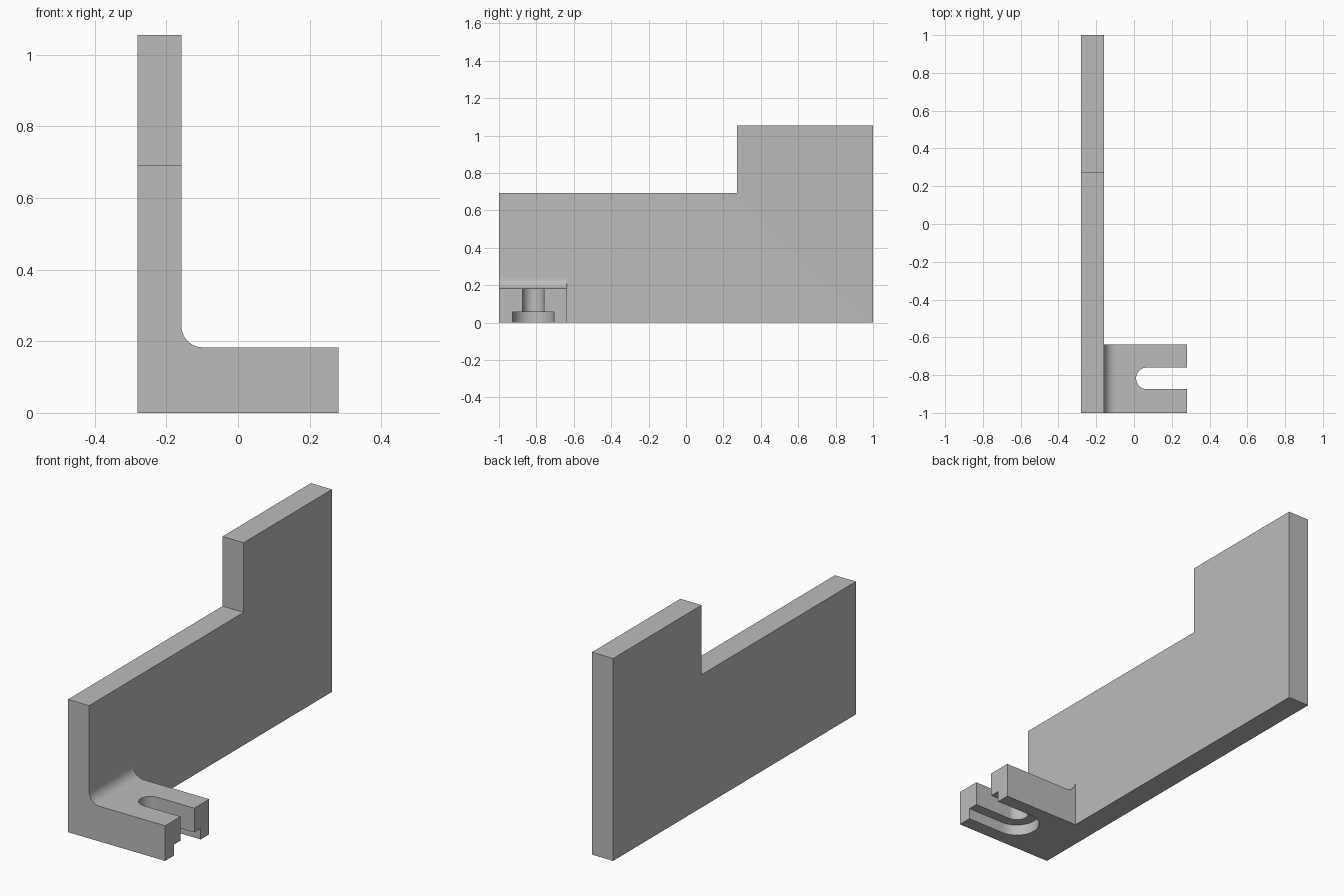
import bpy
import bmesh
from math import radians, cos, sin, pi
from mathutils import Vector

if "Cube" in bpy.data.objects:
    bpy.data.objects.remove(bpy.data.objects["Cube"], do_unlink=True)

grey = bpy.data.materials.new("plain_grey")
grey.use_nodes = True
colour = (0.5, 0.5, 0.5, 1)
grey.diffuse_color = colour
grey.node_tree.nodes["Principled BSDF"].inputs["Base Color"].default_value = colour

LEFT, WALL, RIGHT = -0.28, -0.158, 0.28      # x positions
FRONT, FOOT_BACK, STEP, BACK = -1, -0.637, 0.272, 1   # y positions
LOW, HIGH, FOOT_TOP = 0.692, 1.055, 0.183    # heights
SLOT_X, SLOT_Y = 0.068, -0.817               # centre of the slot's round end


def arc(cx, cy, r, start, end, steps):
    """Points along an arc, angles in degrees."""
    angles = [radians(start + (end - start) * i / steps) for i in range(steps + 1)]
    return [(cx + r * cos(a), cy + r * sin(a)) for a in angles]


def prism(name, points, direction):
    """Extrude a closed outline of 3D points along a direction."""
    bm = bmesh.new()
    face = bm.faces.new([bm.verts.new(p) for p in points])
    extruded = bmesh.ops.extrude_face_region(bm, geom=[face])
    moved = [g for g in extruded["geom"] if isinstance(g, bmesh.types.BMVert)]
    bmesh.ops.translate(bm, verts=moved, vec=Vector(direction))
    bmesh.ops.recalc_face_normals(bm, faces=bm.faces)
    mesh = bpy.data.meshes.new(name)
    bm.to_mesh(mesh)
    bm.free()
    mesh.materials.append(grey)
    obj = bpy.data.objects.new(name, mesh)
    bpy.context.collection.objects.link(obj)
    return obj


def combine(target, tool, operation):
    """Apply a boolean and discard the tool object."""
    mod = target.modifiers.new(operation.lower(), 'BOOLEAN')
    mod.operation, mod.solver, mod.object = operation, 'EXACT', tool
    bpy.context.view_layer.objects.active = target
    bpy.ops.object.modifier_apply(modifier=mod.name)
    bpy.data.objects.remove(tool, do_unlink=True)


def slot_cutter(name, radius, z0, z1):
    """Slot with a round inner end, open towards +x."""
    outline = arc(SLOT_X, SLOT_Y, radius, 90, 270, 32)
    outline += [(RIGHT + 0.1, SLOT_Y - radius), (RIGHT + 0.1, SLOT_Y + radius)]
    return prism(name, [(x, y, z0) for x, y in outline], (0, 0, z1 - z0))


# Stepped upright plate
side = [(FRONT, 0), (BACK, 0), (BACK, HIGH), (STEP, HIGH), (STEP, LOW), (FRONT, LOW)]
bracket = prism("bracket", [(LEFT, y, z) for y, z in side], (WALL - LEFT, 0, 0))

# Foot with a rounded inner corner, overlapping the plate
R = 0.06
inside = WALL - R
section = [(inside, 0), (RIGHT, 0), (RIGHT, FOOT_TOP)]
section += arc(WALL + R, FOOT_TOP + R, R, 270, 180, 16)
section += [(inside, FOOT_TOP + R)]
foot = prism("foot", [(x, FRONT, z) for x, z in section], (0, FOOT_BACK - FRONT, 0))
combine(bracket, foot, 'UNION')

# Through slot and wider recess underneath
combine(bracket, slot_cutter("slot_cutter", 0.057, -0.1, 0.4), 'DIFFERENCE')
combine(bracket, slot_cutter("recess_cutter", 0.11, -0.1, 0.057), 'DIFFERENCE')

# Merge coplanar seams
bm = bmesh.new()
bm.from_mesh(bracket.data)
bmesh.ops.remove_doubles(bm, verts=bm.verts, dist=0.0001)
bmesh.ops.dissolve_limit(bm, angle_limit=radians(0.5), verts=bm.verts, edges=bm.edges)
bm.to_mesh(bracket.data)
bm.free()

# Smooth only the rounded surfaces
bpy.ops.object.select_all(action='DESELECT')
bracket.select_set(True)
bpy.context.view_layer.objects.active = bracket
bpy.ops.object.shade_smooth_by_angle(angle=radians(30))
